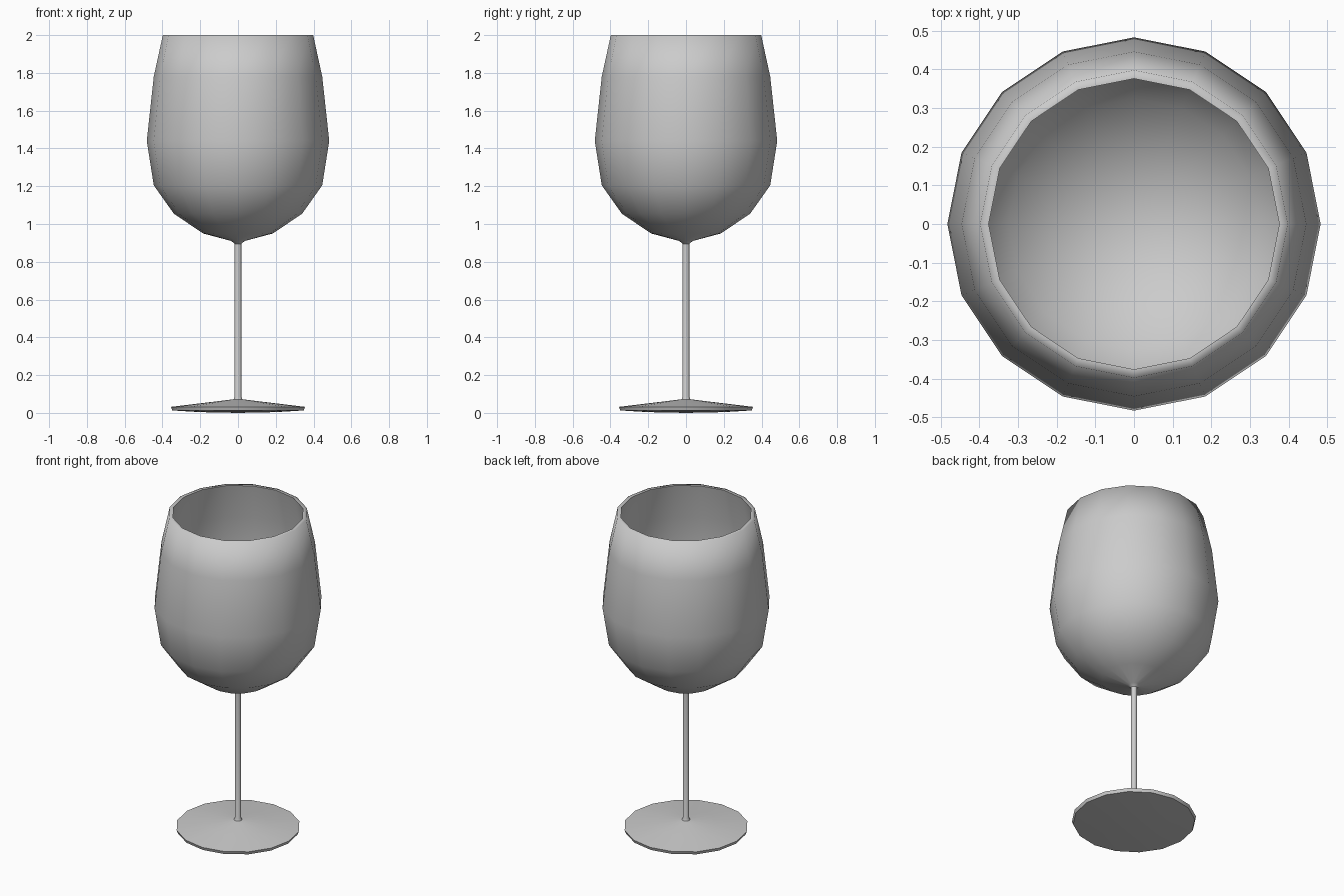
import bpy
import bmesh
import math

SIDES = 16

default = bpy.data.objects.get("Cube")
if default:
    bpy.data.objects.remove(default, do_unlink=True)

# One plain grey for the whole glass
grey = bpy.data.materials.new("plain grey")
grey.use_nodes = True
colour = (0.6, 0.6, 0.6, 1)
grey.diffuse_color = colour
grey.node_tree.nodes["Principled BSDF"].inputs["Base Color"].default_value = colour


def lathe(name, profile, angle):
    """Turn a (radius, height) profile around z; radius 0 closes to a point."""
    bm = bmesh.new()
    rings = []
    for r, z in profile:
        count = SIDES if r else 1
        rings.append([bm.verts.new((r * math.cos(math.tau * i / SIDES),
                                    r * math.sin(math.tau * i / SIDES), z))
                      for i in range(count)])
    for a, b in zip(rings, rings[1:]):
        for i in range(SIDES):
            j = (i + 1) % SIDES
            corners = [a[i % len(a)], a[j % len(a)], b[j % len(b)], b[i % len(b)]]
            bm.faces.new(list(dict.fromkeys(corners)))
    bmesh.ops.recalc_face_normals(bm, faces=bm.faces)
    mesh = bpy.data.meshes.new(name)
    bm.to_mesh(mesh)
    bm.free()
    mesh.materials.append(grey)
    obj = bpy.data.objects.new(name, mesh)
    bpy.context.collection.objects.link(obj)
    bpy.ops.object.select_all(action="DESELECT")
    obj.select_set(True)
    bpy.context.view_layer.objects.active = obj
    bpy.ops.object.shade_smooth_by_angle(angle=math.radians(angle))
    return obj


# Bowl: outside from the stem up, over the rim, then down the inside
outside = [(0.018, 0.895), (0.035, 0.91), (0.185, 0.95), (0.34, 1.055),
           (0.446, 1.205), (0.483, 1.44), (0.446, 1.78), (0.398, 2.0)]
inside = [(0.376, 2.0), (0.424, 1.78), (0.461, 1.44), (0.425, 1.215),
          (0.325, 1.073), (0.177, 0.972), (0, 0.935)]
lathe("bowl", outside + inside, 100)

# Stem, flaring slightly into the foot
lathe("stem", [(0.018, 0.9), (0.018, 0.085), (0.024, 0.07)], 60)

# Foot: shallow cone on top, thin edge, nearly flat underside
lathe("foot", [(0, 0.074), (0.024, 0.072), (0.18, 0.053), (0.355, 0.032),
               (0.348, 0.013), (0.2, 0.004), (0, 0)], 60)
